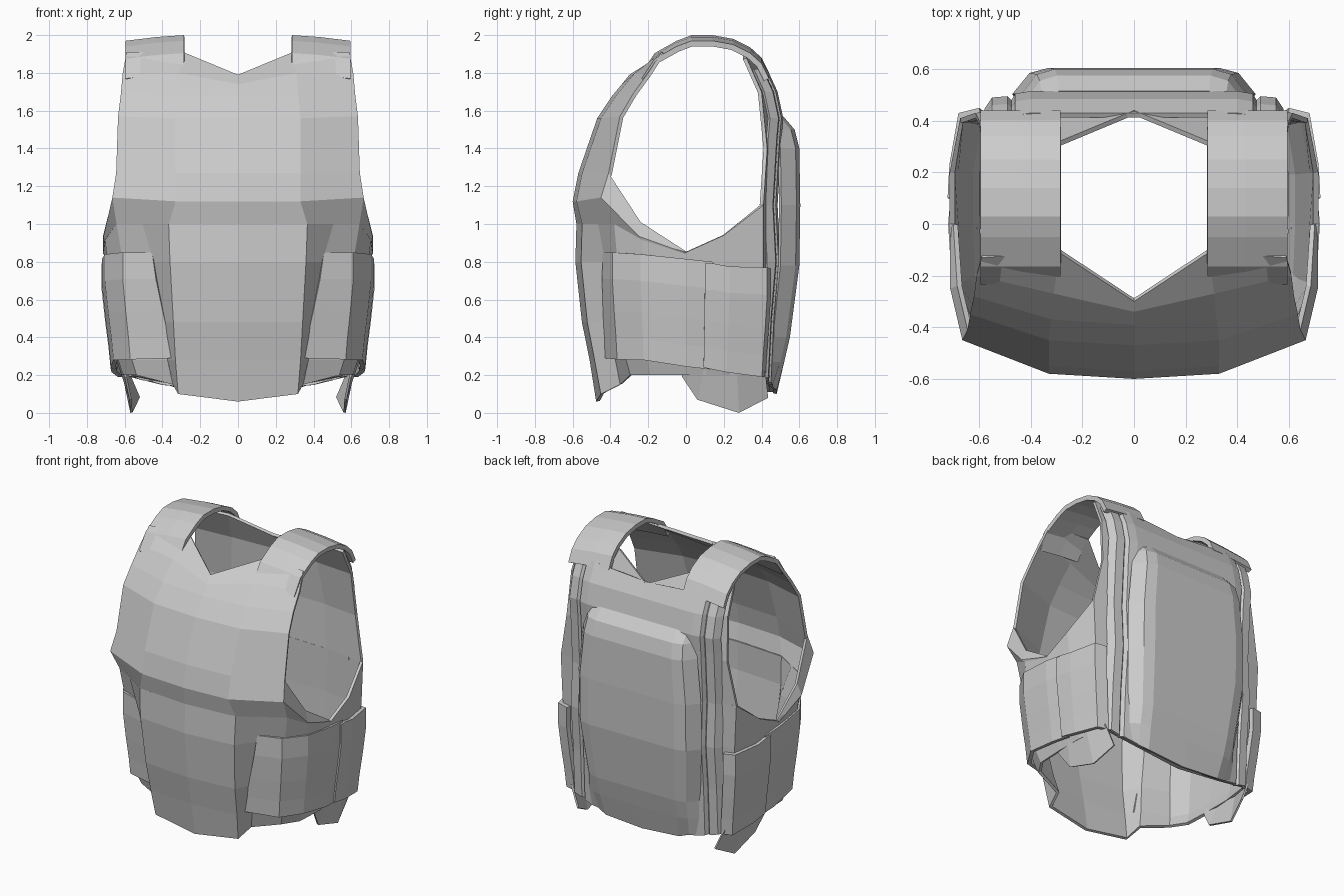
import bpy


def loft(name, columns, thick=0.02):
    """Sheet through columns of points (front to back, bottom to top), mirrored in x."""
    n = len(columns[0])
    verts = [p for col in columns for p in col]
    faces = [(c * n + r, (c + 1) * n + r, (c + 1) * n + r + 1, c * n + r + 1)
             for c in range(len(columns) - 1) for r in range(n - 1)]
    me = bpy.data.meshes.new(name)
    me.from_pydata(verts, [], faces)
    ob = bpy.data.objects.new(name, me)
    bpy.context.collection.objects.link(ob)
    mir = ob.modifiers.new("mirror", 'MIRROR')
    mir.use_clip = True
    sol = ob.modifiers.new("thickness", 'SOLIDIFY')
    sol.thickness = thick
    sol.offset = -1
    return ob


def columns_from_rows(rows):
    return [list(col) for col in zip(*rows)]


# waist: outline (x, y, bottom z, top z) pulled in towards the hem
outline = [(0, -.58, .06, 1.0), (.36, -.55, .10, 1.0), (.46, -.425, .15, 1.0),
           (.61, -.36, .20, 1.0), (.69, -.23, .20, .92), (.70, 0, .20, .85),
           (.70, .20, .20, .94), (.66, .41, .20, 1.1), (.38, .45, .15, 1.1), (0, .46, .11, 1.1)]
shrink = [(.88, .82, .97), (.92, .88, .97), (.95, .95, .98), (1, 1.01, 1), (1.02, 1, 1)]
waist = []
for i, (x, y, lo, hi) in enumerate(outline):
    lean = .07 if i == 2 else 0
    waist.append([(x * s - lean * (1 - z), y * (f if y < 0 else b), z)
                  for (s, f, b), z in zip(shrink, (lo, .28, .48, .8, hi))])
# the recess under the chest panel closes at its top row
waist[2][-1] = (.505, -.465, 1.0)
waist[3][-1] = (.643, -.38, 1.0)
loft("waist_shell", waist)

# chest panel with the neck notch
loft("chest_panel", columns_from_rows([
    [(0, -.58, 1.0), (.367, -.55, 1.0), (.643, -.38, 1.0)],
    [(0, -.60, 1.12), (.33, -.58, 1.12), (.665, -.45, 1.14)],
    [(0, -.57, 1.27), (.33, -.55, 1.27), (.645, -.41, 1.27)],
    [(0, -.47, 1.56), (.33, -.45, 1.56), (.635, -.35, 1.57)],
    [(0, -.39, 1.68), (.32, -.37, 1.68), (.62, -.28, 1.69)],
    [(0, -.34, 1.74), (.31, -.27, 1.80), (.61, -.20, 1.80)],
    [(0, -.30, 1.79), (.29, -.11, 1.91), (.59, -.13, 1.91)]]))

# folded front edge of the armhole
loft("armhole_gusset", [
    [(.643, -.38, 1.0), (.665, -.45, 1.14), (.645, -.41, 1.27)],
    [(.705, -.23, .915), (.712, -.25, .935), (.685, -.24, 1.01)],
    [(.714, 0, .84), (.714, 0, .845), (.70, 0, .855)]])

# upper back
loft("upper_back", columns_from_rows([
    [(.673, .41, 1.1), (.38, .45, 1.1), (0, .46, 1.1)],
    [(.615, .43, 1.4), (.36, .46, 1.4), (0, .47, 1.4)],
    [(.60, .40, 1.7), (.33, .42, 1.7), (0, .47, 1.68)],
    [(.59, .32, 1.88), (.29, .32, 1.90), (0, .44, 1.78)]]))

# layered back pad: profile (z, y) swept over side steps (x, inset)
pad = [(.11, .46), (.28, .465), (.5, .475), (.8, .50), (1.1, .485),
       (1.45, .505), (1.56, .515), (1.7, .485), (1.82, .43)]
loft("back_pad", [[(x, y - d, z if .2 < z < 1.8 else
                    z + max(0, x - .25) * .25 if z < .2 else min(z, 1.79 + x * .1))
                   for z, y in pad]
                  for x, d in ((.58, .07), (.55, .025), (.49, .02), (.475, .035),
                               (.46, .01), (.40, 0), (0, 0))])

# raised back plate: profile (z, y, width factor)
plate = [(.10, .48, .85), (.27, .52, .9), (.4, .55, .92), (.78, .60, 1),
         (1.1, .605, 1), (1.4, .60, .93), (1.5, .575, .9), (1.57, .515, .88)]
loft("back_plate", [[(x * w, max(y - d, .46), z + (max(0, x - .25) * .25 if z < .2 else 0))
                     for z, y, w in plate]
                    for x, d in ((.47, .10), (.405, .02), (.33, 0), (0, 0))])

# shoulder straps
arc = [(-.235, 1.80), (-.165, 1.905), (-.05, 1.97), (.03, 2.0), (.14, 2.0),
       (.25, 1.98), (.34, 1.935), (.40, 1.88), (.44, 1.80)]
loft("shoulder_straps", [[(x, y, z - d) for y, z in arc]
                         for x, d in ((.285, 0), (.43, .01), (.595, .03))], .03)


# side wraps: columns (x, y, bottom z, top z), first column sheared by lead
def wrap(name, cols, lead, thick):
    rows = [(0, .935), (.2, .95), (.45, .975), (.75, 1), (1, 1)]
    loft(name, [[(x * s - (0 if i else lead * (1 - t)),
                  y * s - (0 if i else lead * .25 * (1 - t)),
                  lo + (hi - lo) * t) for t, s in rows]
                for i, (x, y, lo, hi) in enumerate(cols)], thick)


wrap("front_side_wrap", [(.455, -.44, .29, .85), (.61, -.39, .283, .85),
                         (.705, -.24, .28, .84), (.72, 0, .245, .815), (.708, .14, .23, .80)],
     .08, .025)
wrap("rear_side_wrap", [(.722, .10, .24, .79), (.72, .15, .23, .79), (.715, .23, .215, .775),
                        (.68, .43, .19, .77), (.60, .45, .19, .765)], 0, .03)

# hip flaps
loft("hip_flaps", [[(.60, -.02, .19), (.62, -.02, .24)],
                   [(.575, .06, .07), (.63, .10, .24)],
                   [(.57, .28, .0), (.62, .27, .24)],
                   [(.53, .435, .08), (.59, .42, .22)]], .012)
